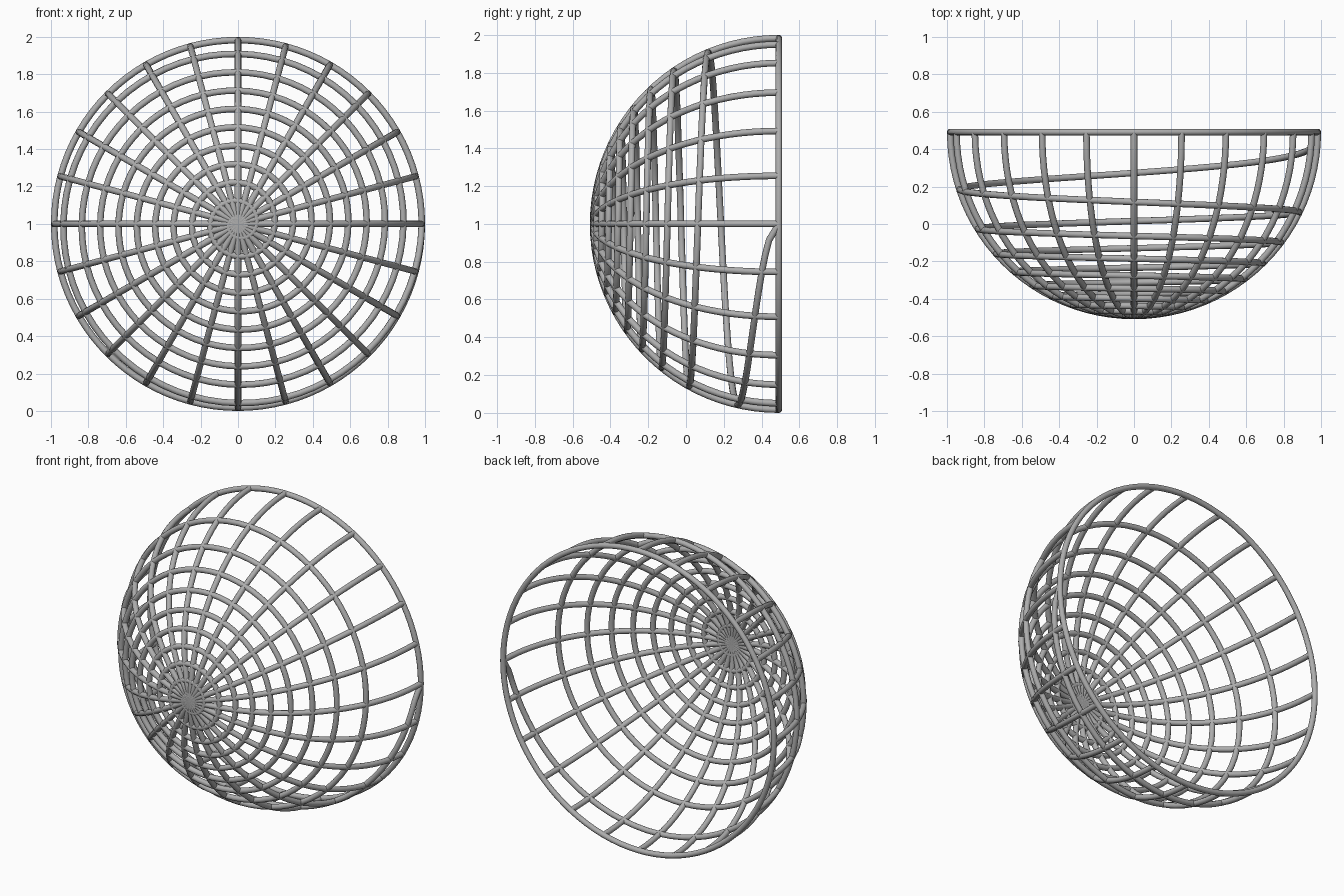
import bpy
import math

cube = bpy.data.objects.get("Cube")
if cube:
    bpy.data.objects.remove(cube, do_unlink=True)

TUBE = 0.0175            # wire radius
R = 1 - TUBE             # dome radius to the wire centre
RIM_Y = 0.5 - TUBE / 2   # plane of the open rim
TURNS = 10
RIBS = 24

grey = bpy.data.materials.new("grey metal")
grey.use_nodes = True
grey.diffuse_color = (0.42, 0.42, 0.42, 1)
grey.node_tree.nodes["Principled BSDF"].inputs["Base Color"].default_value = (0.42, 0.42, 0.42, 1)


def dome_point(r, angle):
    """Point on the dome at distance r from its axis."""
    return (r * math.cos(angle), RIM_Y - math.sqrt(max(R * R - r * r, 0)), 1 + r * math.sin(angle))


def wire(name, paths, cyclic=False):
    """Round wires along the given paths, turned into one smooth mesh."""
    curve = bpy.data.curves.new(name, "CURVE")
    curve.dimensions = "3D"
    curve.bevel_depth = TUBE
    curve.bevel_resolution = 4
    curve.use_fill_caps = True
    for path in paths:
        spline = curve.splines.new("POLY")
        spline.points.add(len(path) - 1)
        for point, co in zip(spline.points, path):
            point.co = (*co, 1)
        spline.use_cyclic_u = cyclic
    curve.materials.append(grey)
    obj = bpy.data.objects.new(name, curve)
    bpy.context.collection.objects.link(obj)
    bpy.ops.object.select_all(action="DESELECT")
    obj.select_set(True)
    bpy.context.view_layer.objects.active = obj
    bpy.ops.object.convert(target="MESH")
    bpy.ops.object.shade_smooth_by_angle(angle=math.radians(50))


# Open rim ring
wire("rim", [[dome_point(R, math.tau * i / 96) for i in range(96)]], cyclic=True)

# Half-circle ribs, each running from rim to rim over the pole
ribs = []
for k in range(RIBS // 2):
    angle = math.tau * k / RIBS
    ribs.append([dome_point(R * math.cos(math.pi * i / 48), angle) for i in range(49)])
wire("ribs", ribs)

# One continuous spiral from the rim to the pole, evenly spaced from the front
steps = TURNS * 72
wire("spiral", [[dome_point(R * (1 - i / steps), -math.tau * TURNS * i / steps)
                 for i in range(steps)]])
